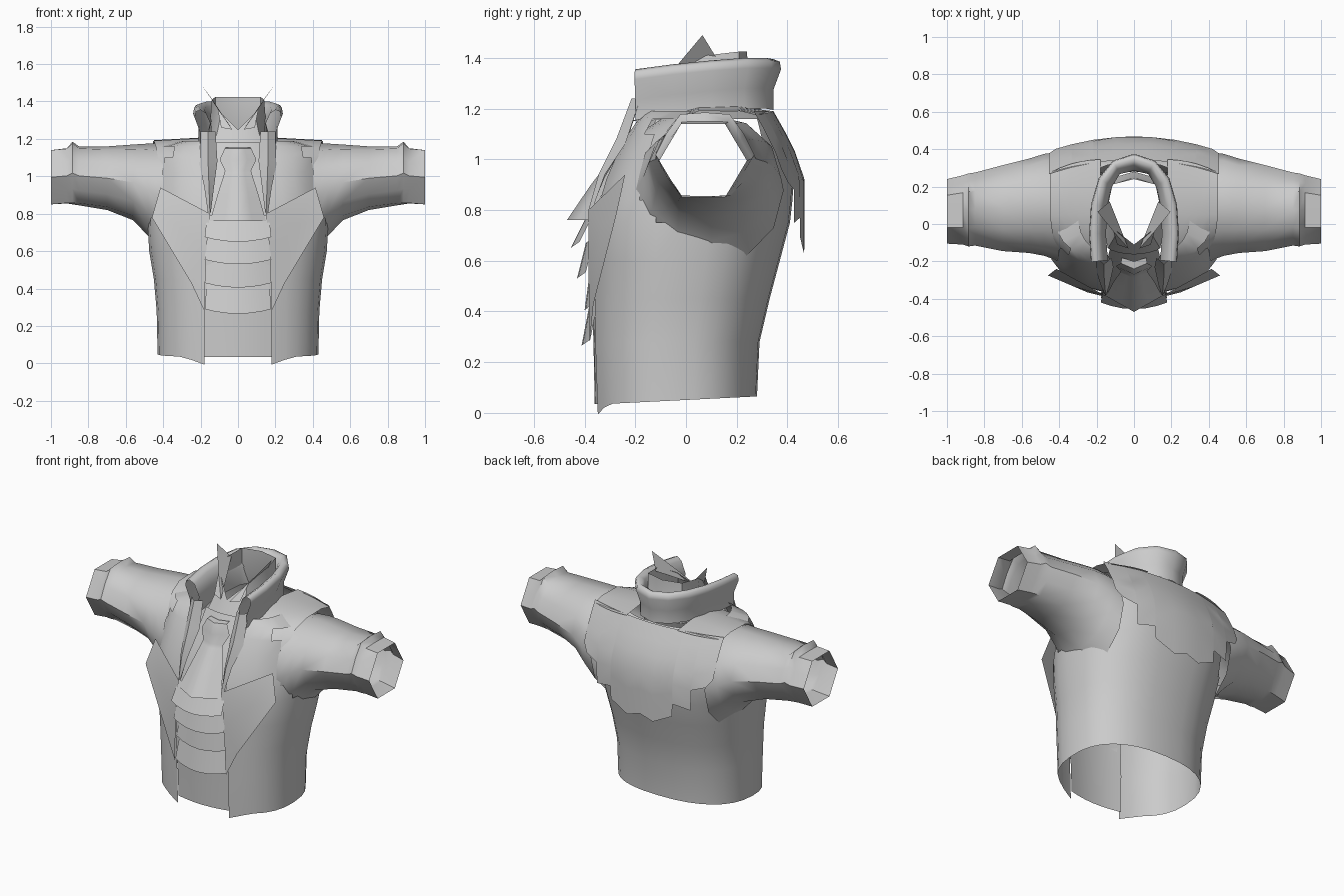
import bpy
import math
from mathutils import Vector

if "Cube" in bpy.data.objects:
    bpy.data.objects.remove(bpy.data.objects["Cube"])

grey = bpy.data.materials.new("cloth_grey")
grey.use_nodes = True
GREY = (0.6, 0.6, 0.6, 1)
grey.diffuse_color = GREY
grey.node_tree.nodes["Principled BSDF"].inputs["Base Color"].default_value = GREY


def add_part(name, verts, faces, mirror=True, angle=40):
    mesh = bpy.data.meshes.new(name)
    mesh.from_pydata([tuple(v) for v in verts], [], faces)
    mesh.materials.append(grey)
    mesh.polygons.foreach_set("use_smooth", [True] * len(mesh.polygons))
    mesh.set_sharp_from_angle(angle=math.radians(angle))
    obj = bpy.data.objects.new(name, mesh)
    bpy.context.collection.objects.link(obj)
    if mirror:
        mod = obj.modifiers.new("mirror", "MIRROR")
        mod.merge_threshold = 0.002
    return obj


def loft(name, rows, closed=False, keep=None, flip=False, **kw):
    """Skin equal-length rows of points; keep(centre) can leave holes."""
    n = len(rows[0])
    verts = [Vector(p) for row in rows for p in row]
    faces = []
    for r in range(len(rows) - 1):
        for c in range(n if closed else n - 1):
            d = (c + 1) % n
            f = [r * n + c, r * n + d, (r + 1) * n + d, (r + 1) * n + c]
            if keep is None or keep(sum((verts[i] for i in f), Vector()) / 4):
                faces.append(f[::-1] if flip else f)
    return add_part(name, verts, faces, **kw)


def lerp_table(table, t):
    """Linear lookup in ascending (key, value) pairs."""
    for (a, va), (b, vb) in zip(table, table[1:]):
        if t <= b:
            k = max(0, (t - a) / (b - a))
            return va + (vb - va) * k
    return table[-1][1]


# Jacket body: z, half width, front y, back y, half opening, squareness
BODY = [
    (0.04, 0.43, -0.365, 0.28, 0.18, 2.4),
    (0.28, 0.435, -0.375, 0.29, 0.18, 2.4),
    (0.45, 0.45, -0.375, 0.33, 0.18, 2.4),
    (0.60, 0.475, -0.375, 0.37, 0.18, 2.4),
    (0.75, 0.485, -0.37, 0.41, 0.165, 2.5),
    (0.84, 0.48, -0.345, 0.42, 0.15, 2.6),
    (0.92, 0.465, -0.32, 0.425, 0.14, 2.7),
    (1.02, 0.45, -0.275, 0.40, 0.13, 2.8),
    (1.10, 0.44, -0.23, 0.37, 0.125, 2.9),
    (1.16, 0.42, -0.19, 0.345, 0.13, 3.0),
    (1.19, 0.30, -0.18, 0.33, 0.14, 2.6),
]
rows = []
for i, (z, w, yf, yb, xf, n) in enumerate(BODY):
    start = -math.acos((xf / w) ** (n / 2))
    c, d = (yf + yb) / 2, (yb - yf) / 2
    row = []
    for k in range(15):
        a = start + (math.pi / 2 - start) * k / 14
        y = c + d * math.copysign(abs(math.sin(a)) ** (2 / n), a)
        dz = 0.0
        if i == 0:  # hem dips towards the front edge
            dz = 0.03 * (y - 0.28) / 0.6 + 0.025
            dz -= 0.04 if k == 0 else 0.015 * (k == 1)
        row.append((w * max(0, math.cos(a)) ** (2 / n), y, z + dz))
    rows.append(row)
loft("jacket_body", rows,
     keep=lambda p: not (p.x > 0.34 and -0.15 < p.y < 0.31 and 0.76 < p.z < 1.14))

# Sleeve: x, y range, z range, hexagonal amount
SLEEVE = [
    (0.40, -0.20, 0.385, 0.58, 1.175, 0.0),
    (0.48, -0.17, 0.375, 0.68, 1.175, 0.0),
    (0.56, -0.155, 0.35, 0.765, 1.17, 0.1),
    (0.70, -0.145, 0.315, 0.82, 1.16, 0.3),
    (0.85, -0.115, 0.275, 0.845, 1.16, 0.5),
    (0.885, -0.12, 0.27, 0.85, 1.185, 0.7),
    (0.915, -0.11, 0.26, 0.855, 1.15, 0.9),
    (1.00, -0.105, 0.24, 0.85, 1.14, 1.0),
]
rows = []
for x, y0, y1, z0, z1, hexa in SLEEVE:
    ring = []
    for k in range(12):
        a = math.pi * k / 6
        r = 1 - 0.134 * hexa * (k % 2)
        rz = (z1 - z0) / 2 / (1 - 0.134 * hexa)
        ring.append((x, (y0 + y1) / 2 + r * (y1 - y0) / 2 * math.cos(a),
                     (z0 + z1) / 2 + r * rz * math.sin(a)))
    rows.append(ring)
loft("sleeve", rows, closed=True, flip=True)

# Back cape with a stepped, ragged hem: x, hem height
HEM = [(0, 0.66), (0.09, 0.63), (0.215, 0.69), (0.22, 0.77), (0.33, 0.75),
       (0.335, 0.88), (0.42, 0.91), (0.455, 0.96)]
CAPE_Y = [(0.92, 0.468), (1.02, 0.435), (1.12, 0.385), (1.19, 0.345)]
rows = []
for t in (0, 0.3, 0.5, 0.7, 0.85, 1):
    row = []
    for x, hem in HEM:
        z = hem + (1.19 - hem) * t
        row.append((x, lerp_table(CAPE_Y, z) - 0.08 * (x / 0.46) ** 2, z))
    rows.append(row)
loft("back_cape", rows, flip=True)

# Shoulder yoke running from the cape over to the chest
YOKE = [(0.345, 1.19), (0.20, 1.208), (0.05, 1.205), (-0.08, 1.17),
        (-0.19, 1.10), (-0.25, 1.01), (-0.29, 0.92), (-0.32, 0.85)]
rows = []
for i, (y, z) in enumerate(YOKE):
    row = []
    for k in range(6):
        f = k / 5
        x = 0.18 + (0.27 - 0.012 * max(0, i - 2)) * f
        back = -0.07 * f * f if y > 0.3 else 0
        front = 0.10 * f * f * min(1, max(0, -y) / 0.2)
        row.append((x, y + back + front, z - 0.015 * f))
    rows.append(row)
loft("shoulder_yoke", rows, flip=True)

# Lapel
add_part("lapel",
         [(0.15, -0.385, 0.80), (0.17, -0.385, 0.60), (0.18, -0.38, 0.28),
          (0.25, -0.365, 0.43), (0.46, -0.275, 0.78), (0.415, -0.24, 0.94),
          (0.32, -0.335, 0.74)],
         [(2, 3, 1), (1, 3, 6), (3, 4, 6), (0, 1, 6), (6, 4, 5), (0, 6, 5)])

# Strip joining the collar to the lapel
loft("collar_strip", [
    [(0.12, -0.18, 1.24), (0.16, -0.215, 1.24), (0.20, -0.18, 1.24)],
    [(0.11, -0.23, 1.08), (0.16, -0.275, 1.08), (0.205, -0.24, 1.06)],
    [(0.13, -0.32, 0.93), (0.155, -0.345, 0.94), (0.18, -0.32, 0.94)],
    [(0.145, -0.37, 0.81), (0.15, -0.385, 0.80), (0.16, -0.37, 0.80)]], flip=True)

# Tall collar: U-shaped plan, rolled rim; x, y, outward direction, rim height
PLAN = [(0, 0.345, 0, 1, 1.385), (0.10, 0.315, 0.4, 0.8, 1.39), (0.165, 0.23, 0.8, 0.5, 1.39),
        (0.20, 0.10, 1, 0.1, 1.38), (0.21, -0.05, 1, 0, 1.365), (0.20, -0.20, 1, -0.1, 1.345)]
ROLL = [(0.0, -0.19), (0.0, -0.11), (0.03, -0.03), (0.025, 0.0), (0.0, 0.01),
        (-0.03, -0.01), (-0.06, -0.08), (-0.05, -0.20)]
loft("collar", [[(x + nx * o, y + ny * o, top + h) for x, y, nx, ny, top in PLAN]
                for o, h in ROLL], angle=60)

# Shirt neck and its winged points
loft("shirt_neck", [
    [(0, 0.24, 1.425), (0.12, 0.21, 1.425), (0.14, 0.08, 1.41), (0.09, -0.04, 1.34), (0, -0.11, 1.25)],
    [(0, 0.25, 1.30), (0.12, 0.21, 1.30), (0.15, 0.07, 1.28), (0.11, -0.08, 1.24), (0, -0.14, 1.20)],
    [(0, 0.28, 1.18), (0.14, 0.24, 1.18), (0.18, 0.06, 1.17), (0.14, -0.13, 1.13), (0, -0.19, 1.10)]],
    flip=True)
add_part("shirt_collar_point",
         [(0.195, 0.065, 1.49), (0.13, 0.12, 1.40), (0.11, -0.04, 1.365), (0.03, -0.13, 1.25),
          (0.09, -0.11, 1.26)],
         [(0, 1, 2), (1, 3, 2), (2, 3, 4)])

# Waistcoat front: z, y, half width
VEST = [(1.18, -0.16, 0.13), (1.0, -0.255, 0.15), (0.8, -0.35, 0.18), (0.6, -0.375, 0.19),
        (0.28, -0.365, 0.19), (0.035, -0.36, 0.185)]
loft("waistcoat", [[(w * f, y + 0.025 * f * f, z) for f in (0, 0.35, 0.7, 1)]
                   for z, y, w in VEST], flip=True)

# Overlapping frills: top z, bottom z, bottom y
for i, (z0, z1, yb) in enumerate([(0.77, 0.65, -0.455), (0.67, 0.53, -0.43),
                                  (0.55, 0.405, -0.40), (0.43, 0.265, -0.412)]):
    yt = -0.395 if i < 2 else -0.38
    loft(f"frill_{i + 1}", [
        [(w * f, y + 0.035 * f * f, z + 0.025 * f * f) for f in (0, 0.35, 0.7, 1)]
        for z, y, w in ((z0, yt, 0.165), (z1, yb, 0.178))], flip=True)

# Neck cloth: knot, then spreading tail; z, centre y, edge y, half width
CLOTH = [(1.155, -0.20, -0.18, 0.065), (1.15, -0.24, -0.21, 0.07), (1.09, -0.27, -0.225, 0.098),
         (1.03, -0.275, -0.25, 0.07), (1.01, -0.29, -0.26, 0.075), (0.90, -0.375, -0.31, 0.11),
         (0.76, -0.47, -0.385, 0.15)]
loft("neck_cloth", [[(w * f, yc + (ye - yc) * f, z) for f in (0, 0.5, 1)]
                    for z, yc, ye, w in CLOTH], flip=True, angle=30)
